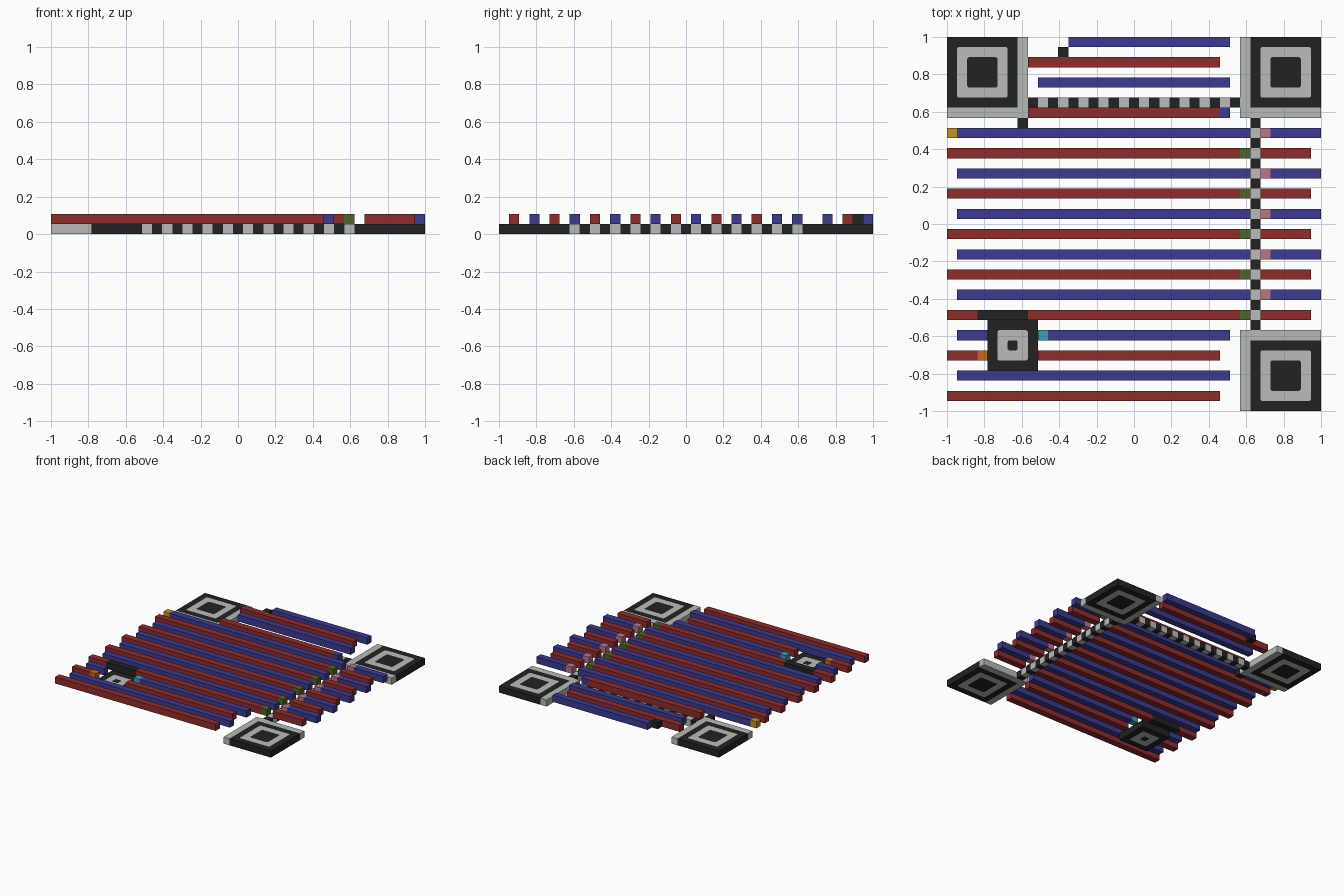
import bpy, bmesh, math

cube = bpy.data.objects.get("Cube")
if cube:
    bpy.data.objects.remove(cube, do_unlink=True)

N = 37                # modules along one side
U = 2 / N             # size of one module


def material(name, r, g, b):
    m = bpy.data.materials.new(name)
    m.use_nodes = True
    m.diffuse_color = (r, g, b, 1)
    m.node_tree.nodes["Principled BSDF"].inputs["Base Color"].default_value = (r, g, b, 1)
    return m


RED = material("red", 0.28, 0.025, 0.025)
BLUE = material("blue", 0.045, 0.042, 0.28)
BLACK = material("black", 0.016, 0.016, 0.016)
LIGHT = material("light_grey", 0.50, 0.50, 0.50)
PALE = material("separator_grey", 0.47, 0.50, 0.47)
GOLD = material("gold", 0.54, 0.28, 0.02)
ORANGE = material("orange", 0.58, 0.13, 0.015)
GREEN = material("olive_green", 0.075, 0.13, 0.02)
PINK = material("pink", 0.50, 0.18, 0.25)
CYAN = material("cyan", 0.04, 0.35, 0.50)


def add(name, mesh, mat):
    mesh.materials.clear()
    mesh.materials.append(mat)
    ob = bpy.data.objects.new(name, mesh)
    bpy.context.collection.objects.link(ob)
    return ob


def block(name, mat, col, row, cols=1, rows=1, layer=0):
    """Box covering whole modules, counted from the back left corner."""
    bm = bmesh.new()
    bmesh.ops.create_cube(bm, size=1)
    for v in bm.verts:
        v.co.x = -1 + U * (col + (v.co.x + 0.5) * cols)
        v.co.y = 1 - U * (row + (v.co.y + 0.5) * rows)
        v.co.z = U * (layer + v.co.z + 0.5)
    bmesh.ops.recalc_face_normals(bm, faces=bm.faces)
    mesh = bpy.data.meshes.new(name)
    bm.to_mesh(mesh)
    bm.free()
    return add(name, mesh, mat)


def outline(size, radius):
    """Square outline with rounded corners."""
    h = size / 2
    if not radius:
        return [(h, h), (-h, h), (-h, -h), (h, -h)]
    pts = []
    for q in range(4):
        a = math.pi / 2 * q
        cx = (h - radius) * (1 if q in (0, 3) else -1)
        cy = (h - radius) * (1 if q < 2 else -1)
        for k in range(4):
            t = a + math.pi / 6 * k
            pts.append((cx + radius * math.cos(t), cy + radius * math.sin(t)))
    return pts


def square_ring(name, mat, col, row, outer, inner=0, sharp=False):
    """Flat square plate, one module thick, with an optional rounded hole."""
    cu = bpy.data.curves.new(name + "_profile", "CURVE")
    cu.dimensions = "2D"
    cu.fill_mode = "BOTH"
    cu.extrude = U / 2
    loops = [outline(outer * U, 0 if sharp else 0.2 * U)]
    if inner:
        loops.append(outline(inner * U, 0.2 * U))
    for pts in loops:
        sp = cu.splines.new("POLY")
        sp.points.add(len(pts) - 1)
        for p, (x, y) in zip(sp.points, pts):
            p.co = (x, y, 0, 1)
        sp.use_cyclic_u = True
    tmp = bpy.data.objects.new(name + "_profile", cu)
    mesh = bpy.data.meshes.new_from_object(tmp)
    bpy.data.objects.remove(tmp)
    ob = add(name, mesh, mat)
    for p in mesh.polygons:
        p.use_smooth = False
        p.material_index = 0
    ob.location = (-1 + U * (col + 0.5), 1 - U * (row + 0.5), U / 2)
    return ob


# Three corner targets, each with an L-shaped separator
for label, col, row in (("back_right", 3, 3), ("back_left", 33, 3), ("front_left", 33, 33)):
    square_ring(label + "_target_frame", BLACK, col, row, 7, 5, sharp=True)
    square_ring(label + "_target_ring", LIGHT, col, row, 5, 3)
    square_ring(label + "_target_centre", BLACK, col, row, 3)
    sep_col = 7 if col < 18 else 29
    sep_row = 7 if row < 18 else 29
    block(label + "_separator_side", PALE, sep_col, 0 if row < 18 else 29, 1, 8)
    block(label + "_separator_end", PALE, 0 if col < 18 else 30, sep_row, 7, 1)

# Small alignment target
square_ring("small_target_frame", BLACK, 6, 30, 5, 3, sharp=True)
square_ring("small_target_ring", LIGHT, 6, 30, 3, 1)
square_ring("small_target_centre", BLACK, 6, 30, 1)

# Two chequered strips joining the corner targets
for i in range(8, 29):
    mat = LIGHT if i % 2 else BLACK
    block(f"back_strip_{i}", mat, i, 6)
    block(f"side_strip_{i}", mat, 30, i)
block("lower_dark_block", BLACK, 7, 8)


def bar(name, row, *parts):
    """Raised row made of (material, first column, last column) pieces."""
    for n, (mat, a, b) in enumerate(parts):
        block(f"{name}_{n}", mat, a, row, b - a + 1, 1, layer=1)


# Bars between the two back targets
bar("back_blue_bar", 0, (BLUE, 12, 27))
bar("raised_dark_block", 1, (BLACK, 11, 11))
bar("back_red_bar", 2, (RED, 8, 26))
bar("middle_back_blue_bar", 4, (BLUE, 9, 27))
bar("inner_back_red_bar", 7, (RED, 8, 26), (BLUE, 27, 27))

# Long bars, broken where the side strip passes
for row in range(9, 28, 2):
    if row % 4 == 1:
        first = (GOLD, 0, 0) if row == 9 else None
        parts = [(BLUE, 1, 29), (PINK, 31, 31), (BLUE, 32, 36)]
        bar(f"blue_bar_{row}", row, *([first] if first else []), *parts)
    else:
        start = [(RED, 0, 28)]
        if row == 27:
            start = [(RED, 0, 2), (BLACK, 3, 7), (RED, 8, 28)]
        bar(f"red_bar_{row}", row, *start, (GREEN, 29, 29), (RED, 31, 35))

# Front bars around the small target
bar("front_split_blue_bar", 29, (BLUE, 1, 3), (CYAN, 9, 9), (BLUE, 10, 27))
bar("front_split_red_bar", 31, (RED, 0, 2), (ORANGE, 3, 3), (RED, 9, 26))
bar("front_blue_bar", 33, (BLUE, 1, 27))
bar("front_red_bar", 35, (RED, 0, 26))
